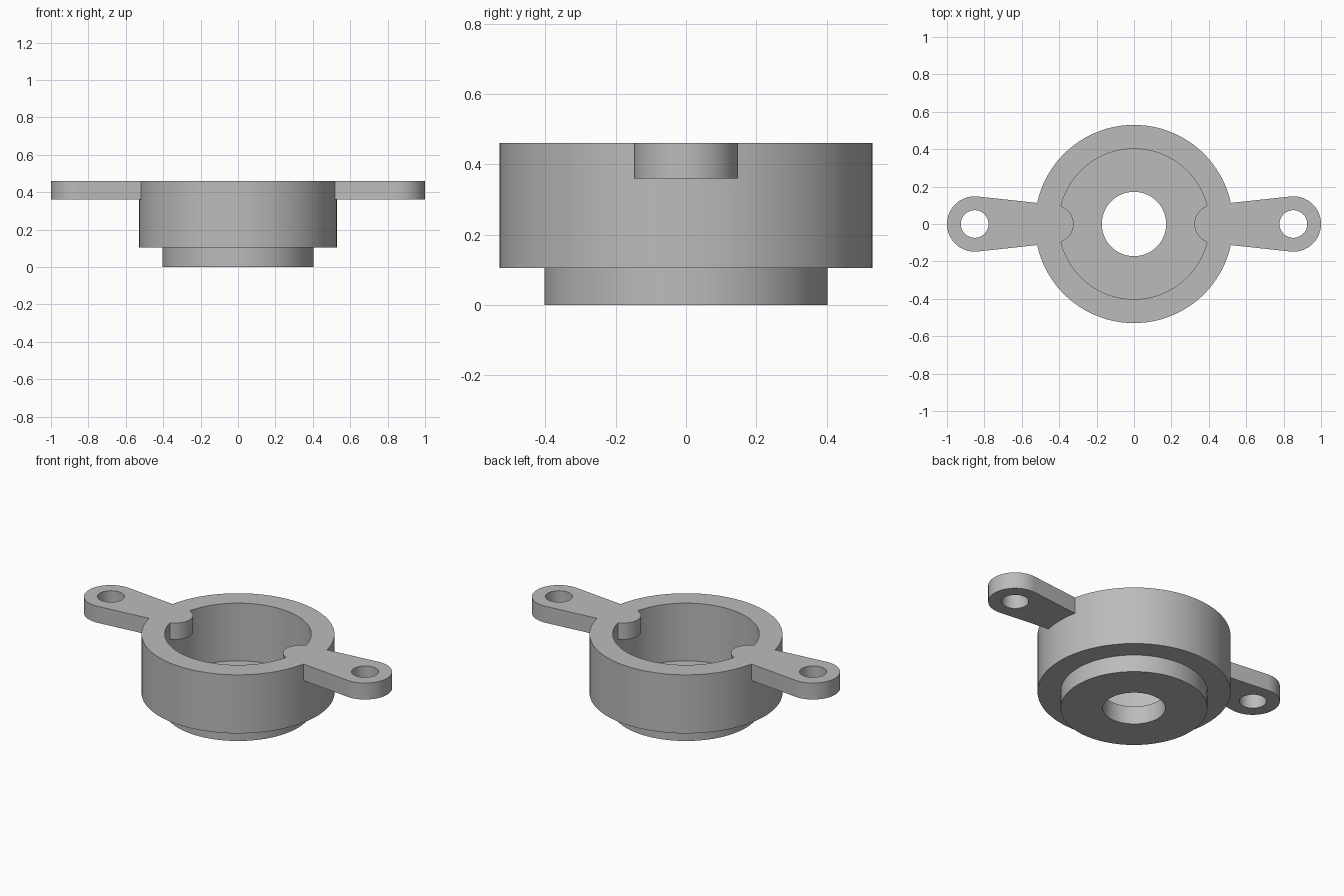
import bpy, bmesh
from math import sin, cos, asin, pi, tau

if "Cube" in bpy.data.objects:
    bpy.data.objects.remove(bpy.data.objects["Cube"])

TOP, ARM_BOTTOM = 0.46, 0.36

grey = bpy.data.materials.new("plain grey")
grey.use_nodes = True
grey.diffuse_color = (0.5, 0.5, 0.5, 1)
grey.node_tree.nodes["Principled BSDF"].inputs["Base Color"].default_value = (0.5, 0.5, 0.5, 1)


def add_object(name, bm):
    bmesh.ops.recalc_face_normals(bm, faces=bm.faces)
    mesh = bpy.data.meshes.new(name)
    bm.to_mesh(mesh)
    bm.free()
    mesh.materials.append(grey)
    obj = bpy.data.objects.new(name, mesh)
    bpy.context.collection.objects.link(obj)
    return obj


def lathe(name, profile, steps=96):
    """Closed (radius, height) profile turned around z."""
    bm = bmesh.new()
    rings = [[bm.verts.new((r * cos(tau * i / steps), r * sin(tau * i / steps), z))
              for i in range(steps)] for r, z in profile]
    for a, b in zip(rings, rings[1:] + rings[:1]):
        for i in range(steps):
            j = (i + 1) % steps
            bm.faces.new((a[i], a[j], b[j], b[i]))
    return add_object(name, bm)


def prism(name, outline, z0, z1):
    bm = bmesh.new()
    face = bm.faces.new([bm.verts.new((x, y, z0)) for x, y in outline])
    up = bmesh.ops.extrude_face_region(bm, geom=[face])["geom"]
    bmesh.ops.translate(bm, vec=(0, 0, z1 - z0),
                        verts=[v for v in up if isinstance(v, bmesh.types.BMVert)])
    return add_object(name, bm)


def arc(cx, r, start, end, steps):
    angles = [start + (end - start) * i / steps for i in range(steps + 1)]
    return [(cx + r * cos(a), r * sin(a)) for a in angles]


def combine(target, tool, operation):
    mod = target.modifiers.new(tool.name, "BOOLEAN")
    mod.object, mod.operation, mod.solver = tool, operation, "EXACT"
    bpy.context.view_layer.objects.active = target
    bpy.ops.object.modifier_apply(modifier=mod.name)
    bpy.data.objects.remove(tool)


# Stepped cup with a round hole through its floor
housing = lathe("housing", [(0.172, 0), (0.403, 0), (0.403, 0.105), (0.53, 0.105),
                            (0.53, TOP), (0.402, TOP), (0.402, 0.11), (0.172, 0.11)])

# Tapered mounting arms: round outer end with a screw hole, round inner lug
EYE_X, EYE_R, LUG_X, LUG_R = 0.852, 0.148, 0.425, 0.102
tangent = pi / 2 - asin((EYE_R - LUG_R) / (EYE_X - LUG_X))
tangent = pi - tangent
outline = (arc(EYE_X, EYE_R, -tangent, tangent, 32)
           + arc(LUG_X, LUG_R, tangent, tau - tangent, 32))
for side, name in ((1, "left"), (-1, "right")):
    arm = prism(name + "_arm", [(side * x, y) for x, y in outline], ARM_BOTTOM, TOP)
    hole = prism(name + "_hole", arc(side * EYE_X, 0.074, 0, tau * 47 / 48, 47),
                 ARM_BOTTOM - 0.1, TOP + 0.1)
    combine(arm, hole, "DIFFERENCE")
    combine(housing, arm, "UNION")

# Smooth round walls, sharp rims
bpy.ops.object.select_all(action="DESELECT")
housing.select_set(True)
bpy.context.view_layer.objects.active = housing
bpy.ops.object.shade_smooth_by_angle(angle=pi / 6)
